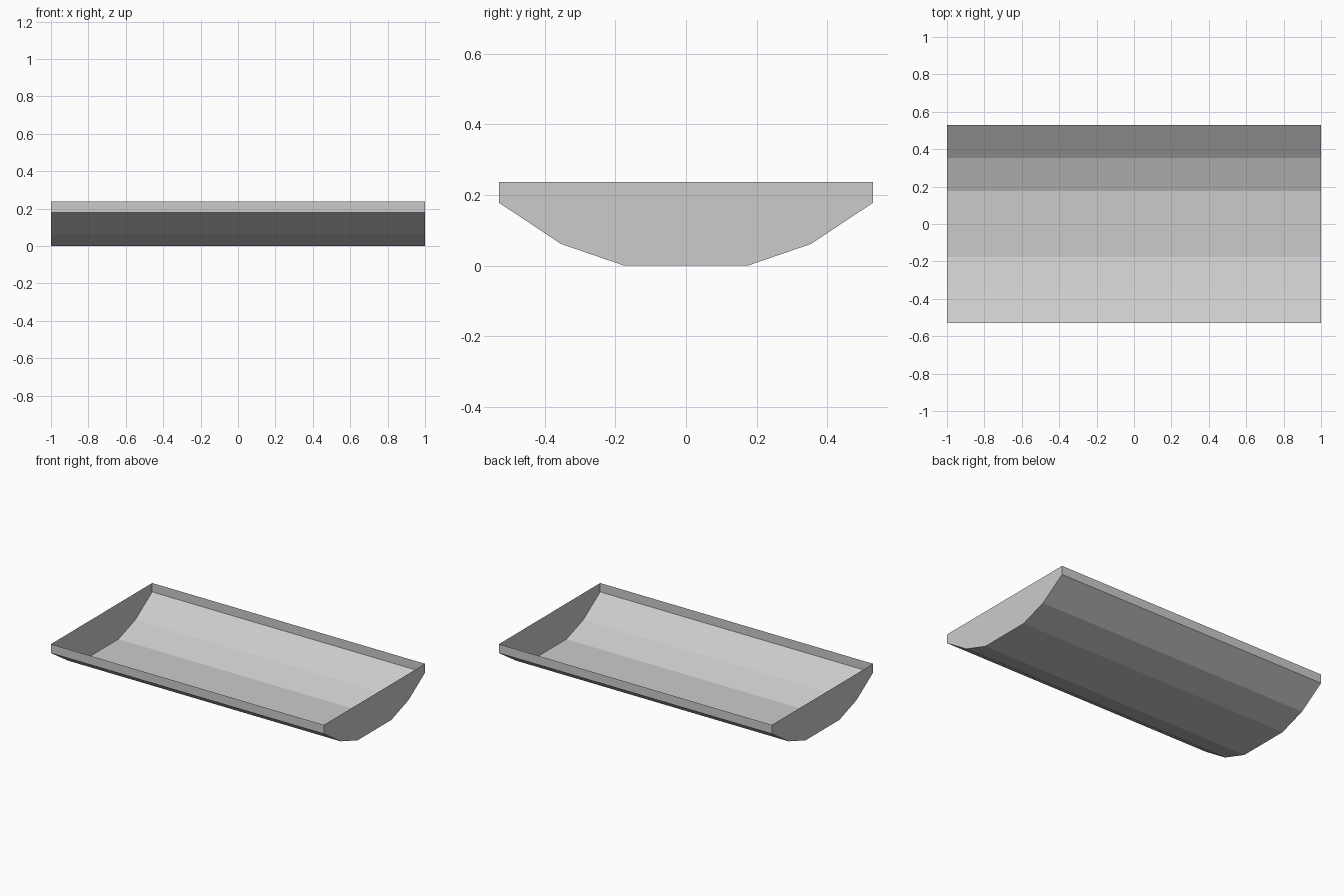
import bpy, bmesh

if "Cube" in bpy.data.objects:
    bpy.data.objects.remove(bpy.data.objects["Cube"])

# One flat grey for the whole shell
grey = bpy.data.materials.new("light grey")
grey.diffuse_color = (0.6, 0.6, 0.6, 1)
grey.use_nodes = True
grey.node_tree.nodes["Principled BSDF"].inputs["Base Color"].default_value = grey.diffuse_color

# Half cross-section (y, z), from floor edge to rim; mirrored for the other side
half = [(0.176, 0.0), (0.354, 0.061), (0.53, 0.178), (0.53, 0.237)]
profile = [(-y, z) for y, z in reversed(half)] + half

bm = bmesh.new()
left = [bm.verts.new((-1, y, z)) for y, z in profile]
right = [bm.verts.new((1, y, z)) for y, z in profile]

# Thin trough walls and floor, open at the top
for i in range(len(profile) - 1):
    bm.faces.new((left[i], left[i + 1], right[i + 1], right[i]))

# End caps
bm.faces.new(list(reversed(left)))
bm.faces.new(right)

# Make every face point outward
for f in bm.faces:
    f.normal_update()
    c = f.calc_center_median()
    c.z -= 0.237
    if f.normal.dot(c) < 0:
        f.normal_flip()

mesh = bpy.data.meshes.new("trough")
bm.to_mesh(mesh)
bm.free()
mesh.materials.append(grey)
trough = bpy.data.objects.new("trough", mesh)
bpy.context.collection.objects.link(trough)
